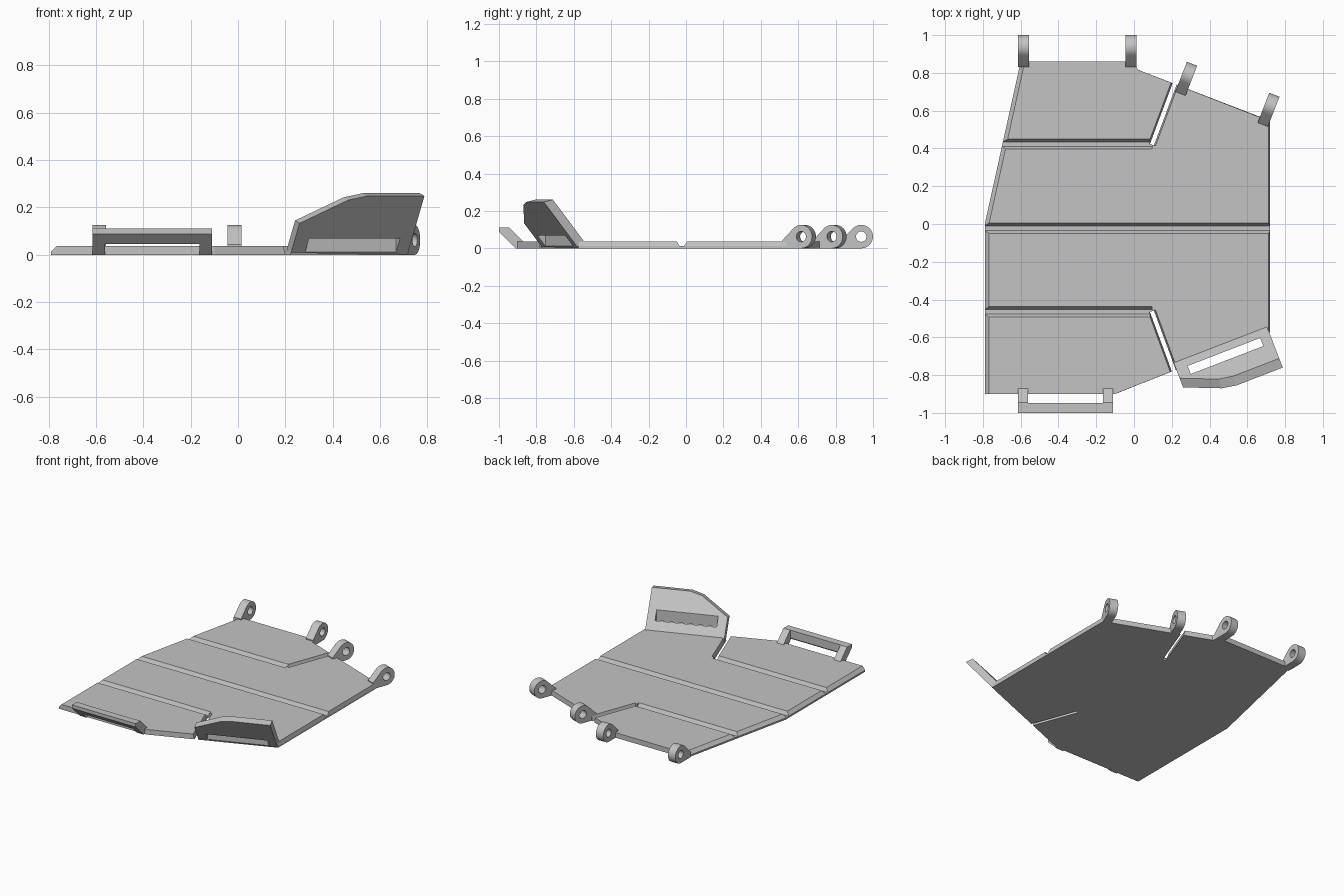
import bpy, bmesh, math
from mathutils import Vector, Matrix

cube = bpy.data.objects.get("Cube")
if cube:
    bpy.data.objects.remove(cube)

T = 0.036                      # plate thickness
steel = bpy.data.materials.new("grey steel")
steel.use_nodes = True
GREY = (0.55, 0.55, 0.55, 1)
steel.diffuse_color = GREY
steel.node_tree.nodes["Principled BSDF"].inputs["Base Color"].default_value = GREY


def loft(name, rings):
    """Solid through matching closed rings of points."""
    bm = bmesh.new()
    loops = [[bm.verts.new(p) for p in ring] for ring in rings]
    n = len(loops[0])
    bm.faces.new(loops[0])
    bm.faces.new(loops[-1])
    for a, b in zip(loops, loops[1:]):
        for i in range(n):
            j = (i + 1) % n
            bm.faces.new((a[i], a[j], b[j], b[i]))
    bmesh.ops.recalc_face_normals(bm, faces=bm.faces)
    mesh = bpy.data.meshes.new(name)
    bm.to_mesh(mesh)
    bm.free()
    mesh.materials.append(steel)
    obj = bpy.data.objects.new(name, mesh)
    bpy.context.collection.objects.link(obj)
    return obj


def cut(obj, cutter):
    """Subtract the cutter and discard it."""
    mod = obj.modifiers.new("cut", "BOOLEAN")
    mod.operation, mod.solver, mod.object = "DIFFERENCE", "EXACT", cutter
    bpy.context.view_layer.update()
    graph = bpy.context.evaluated_depsgraph_get()
    mesh = bpy.data.meshes.new_from_object(obj.evaluated_get(graph))
    obj.modifiers.clear()
    obj.data = mesh
    bpy.data.objects.remove(cutter)


def across(profile, x0, x1):
    """Rings of a (y, z) profile swept along x."""
    return [[(x, y, z) for y, z in profile] for x in (x0, x1)]


def channel(start, end, low, high, floor):
    """Cutter with a trapezoid section: half widths low and high."""
    a, b = Vector((*start, 0)), Vector((*end, 0))
    d = (b - a).normalized()
    side = Vector((-d.y, d.x, 0))
    top = high + (high - low)
    ztop = T + (T - floor)
    section = ((-low, floor), (low, floor), (top, ztop), (-top, ztop))
    return loft("cutter", [[p + side * w + Vector((0, 0, z)) for w, z in section]
                           for p in (a, b)])


# Floor plate with chamfered sides
outline = [(-0.79, -0.9), (-0.1, -0.9), (0.72, -0.575), (0.72, 0.547), (0.02, 0.817),
           (0, 0.86), (-0.6, 0.86), (-0.79, 0)]
inset = [0.022 if x < -0.5 else -0.007 if x > 0.5 else 0 for x, y in outline]
plate = loft("floor_plate", [
    [(x, y, 0) for x, y in outline],
    [(x, y, 0.012) for x, y in outline],
    [(x + i, y, T) for (x, y), i in zip(outline, inset)]])

# Cross grooves and angled slits
for y, x_end in ((0.423, 0.095), (-0.022, 1), (-0.465, 0.095)):
    cut(plate, channel((-1, y), (x_end, y), 0.012, 0.027, 0.012))
for start, end in (((0.095, 0.42), (0.25, 0.835)), ((0.095, -0.462), (0.25, -0.883))):
    cut(plate, channel(start, end, 0.01, 0.02, -0.005))

# Rear hinge lugs
R = 0.0625
RING = 0.107


def lug(name, x, y, angle):
    arc = [math.radians(a) for a in range(135, -91, -9)]
    profile = [(0, 0), (0, T + 0.007)]
    profile += [(RING + R * math.cos(a), R + R * math.sin(a)) for a in arc]
    obj = loft(name, across(profile, -0.029, 0.029))
    hole = [(RING + 0.028 * math.cos(k * math.pi / 12), R + 0.028 * math.sin(k * math.pi / 12))
            for k in range(24)]
    cut(obj, loft("cutter", across(hole, -0.1, 0.1)))
    obj.data.transform(Matrix.Translation((x, y, 0)) @ Matrix.Rotation(angle, 4, "Z"))
    bpy.ops.object.select_all(action="DESELECT")
    obj.select_set(True)
    bpy.context.view_layer.objects.active = obj
    bpy.ops.object.shade_smooth_by_angle(angle=math.radians(30))


TURN = math.radians(-21.1)
lug("hinge_lug_outer_right", -0.586, 0.83, 0)
lug("hinge_lug_inner_right", -0.015, 0.83, 0)
lug("hinge_lug_inner_left", 0.246, 0.69, TURN)
lug("hinge_lug_outer_left", 0.682, 0.526, TURN)

# Front handle: two sloping arms and a bar
arm = [(-0.87, 0), (-0.87, T), (-0.945, 0.112), (-1, 0.112), (-1, 0.088), (-0.91, 0)]
loft("handle_arm_right", across(arm, -0.615, -0.562))
loft("handle_arm_left", across(arm, -0.163, -0.11))
bar = [(-0.947, 0.112), (-1, 0.112), (-1, 0.088), (-0.957, 0.046), (-0.947, 0.056)]
loft("handle_bar", across(bar, -0.562, -0.163))

# Angled front lip, leaning outwards, with a slot
LEAN = 0.8
shape = [(0, 0), (0.53, 0), (0.53, 0.26), (0.27, 0.26), (0.19, 0.243), (0, 0.145)]
inner = [(s, -LEAN * (z - T), z) for s, z in shape]
outer = []
for s, z in shape:
    low = max(z - 0.012, 0)
    outer.append((s, -0.033 - LEAN * low, low))
lip = loft("front_lip", [inner, outer])
slot = [(-0.042, -0.1), (-0.088, -0.1), (-0.088, 0.4), (-0.042, 0.4)]
cut(lip, loft("cutter", across(slot, 0.063, 0.475)))
lip.data.transform(Matrix.Translation((0.21, -0.735, 0)) @ Matrix.Rotation(-TURN, 4, "Z"))
